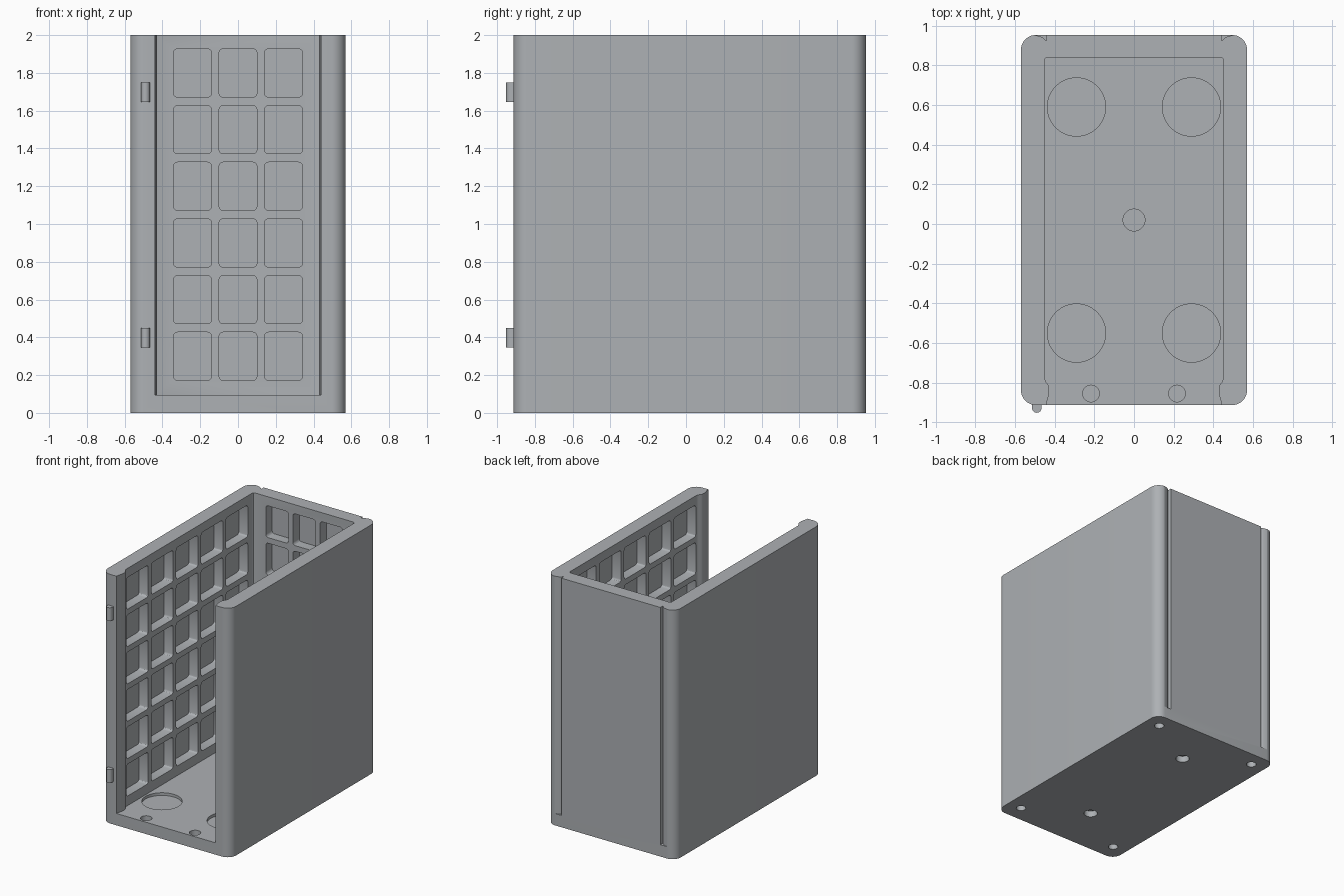
import bpy, bmesh, math

if "Cube" in bpy.data.objects:
    bpy.data.objects.remove(bpy.data.objects["Cube"])

grey = bpy.data.materials.new("warm grey plastic")
grey.diffuse_color = (0.42, 0.44, 0.46, 1)
grey.use_nodes = True
grey.node_tree.nodes["Principled BSDF"].inputs["Base Color"].default_value = grey.diffuse_color


def add_prism(bm, pts, depth, place):
    """Extrude a 2D outline by depth; place maps (u, v, w) to x, y, z."""
    low = [bm.verts.new(place(u, v, 0)) for u, v in pts]
    high = [bm.verts.new(place(u, v, depth)) for u, v in pts]
    n = len(pts)
    bm.faces.new(low)
    bm.faces.new(high)
    for i in range(n):
        j = (i + 1) % n
        bm.faces.new((low[i], low[j], high[j], high[i]))


def upright(z):
    return lambda u, v, w: (u, v, z + w)


def rounded(u0, v0, u1, v1, r, steps):
    pts = []
    for k, (cu, cv) in enumerate([(u1 - r, v1 - r), (u0 + r, v1 - r),
                                  (u0 + r, v0 + r), (u1 - r, v0 + r)]):
        for s in range(steps + 1):
            a = math.pi / 2 * (k + s / steps)
            pts.append((cu + r * math.cos(a), cv + r * math.sin(a)))
    return pts


def disc(x, y, r, n=40):
    return [(x + r * math.cos(2 * math.pi * i / n),
             y + r * math.sin(2 * math.pi * i / n)) for i in range(n)]


def finish(bm, name):
    bmesh.ops.recalc_face_normals(bm, faces=bm.faces)
    me = bpy.data.meshes.new(name)
    bm.to_mesh(me)
    bm.free()
    ob = bpy.data.objects.new(name, me)
    bpy.context.collection.objects.link(ob)
    me.materials.append(grey)
    return ob


def smooth(ob):
    bpy.ops.object.select_all(action='DESELECT')
    ob.select_set(True)
    bpy.context.view_layer.objects.active = ob
    bpy.ops.object.shade_smooth_by_angle(angle=math.radians(30))


def cut(ob, cutter):
    mod = ob.modifiers.new("cut", 'BOOLEAN')
    mod.operation = 'DIFFERENCE'
    mod.solver = 'EXACT'
    mod.object = cutter
    bpy.context.view_layer.objects.active = ob
    bpy.ops.object.modifier_apply(modifier=mod.name)
    bpy.data.objects.remove(cutter)


FLOOR = 0.095

# Outer block with rounded upright edges
bm = bmesh.new()
add_prism(bm, rounded(-0.57, -0.913, 0.57, 0.953, 0.075, 10), 2, upright(0))
body = finish(bm, "open_case")

# Cavity, open at top and front, narrowing between two front lips
lip = [(0.44, -1.0), (0.44, -0.90), (0.433, -0.875), (0.428, -0.85),
       (0.428, -0.83), (0.433, -0.81), (0.445, -0.795), (0.452, -0.775)]
side = lip + [(0.452, 0.825), (0.447, 0.835), (0.437, 0.84)]
bm = bmesh.new()
add_prism(bm, side + [(-x, y) for x, y in reversed(side)], 2.5, upright(FLOOR))
cut(body, finish(bm, "cavity_cutter"))

bm = bmesh.new()
# Pocket grids in the back wall and both side walls
for row in range(6):
    z0 = 0.172 + 0.3 * row
    z1 = z0 + 0.255
    for col in range(3):
        c = 0.241 * (col - 1)
        add_prism(bm, rounded(c - 0.1, z0, c + 0.1, z1, 0.02, 3), 0.1,
                  lambda u, v, w: (u, 0.82 + w, v))
    for col in range(5):
        c = 0.316 * (col - 2)
        for s in (-1, 1):
            add_prism(bm, rounded(c - 0.138, z0, c + 0.138, z1, 0.02, 3), 0.1,
                      lambda u, v, w, s=s: (s * (0.432 + w), u, v))

# Slide grooves in the back
groove = [(0.44, 1.0), (0.44, 0.923), (0.447, 0.928), (0.456, 0.937),
          (0.472, 0.946), (0.50, 0.9525), (0.50, 1.0)]
for s in (-1, 1):
    add_prism(bm, [(s * x, y) for x, y in groove], 2.5, upright(FLOOR))
    # Shallow round recesses and front holes in the floor
    for y in (0.59, -0.55):
        add_prism(bm, disc(s * 0.29, y, 0.147, 56), 0.1, upright(FLOOR - 0.022))
    add_prism(bm, disc(s * 0.217, -0.855, 0.042), 0.1, upright(FLOOR - 0.05))
    # Blind corner holes underneath
    for y in (0.83, -0.78):
        add_prism(bm, disc(s * 0.45, y, 0.036), 0.15, upright(-0.1))
# Centre hole in the floor and two blind holes underneath
add_prism(bm, disc(0, 0.02, 0.055), 0.1, upright(FLOOR - 0.05))
for y in (0.565, -0.505):
    add_prism(bm, disc(0, y, 0.05), 0.15, upright(-0.1))
cut(body, finish(bm, "detail_cutter"))
smooth(body)

# Two small rounded catches on the left front edge
for z in (0.345, 1.645):
    bm = bmesh.new()
    half = [(-0.49 + 0.024 * math.cos(a), -0.928 + 0.024 * math.sin(a))
            for a in (math.pi * (1 + i / 12) for i in range(13))]
    add_prism(bm, half + [(-0.466, -0.905), (-0.514, -0.905)], 0.105, upright(z))
    smooth(finish(bm, "catch"))
